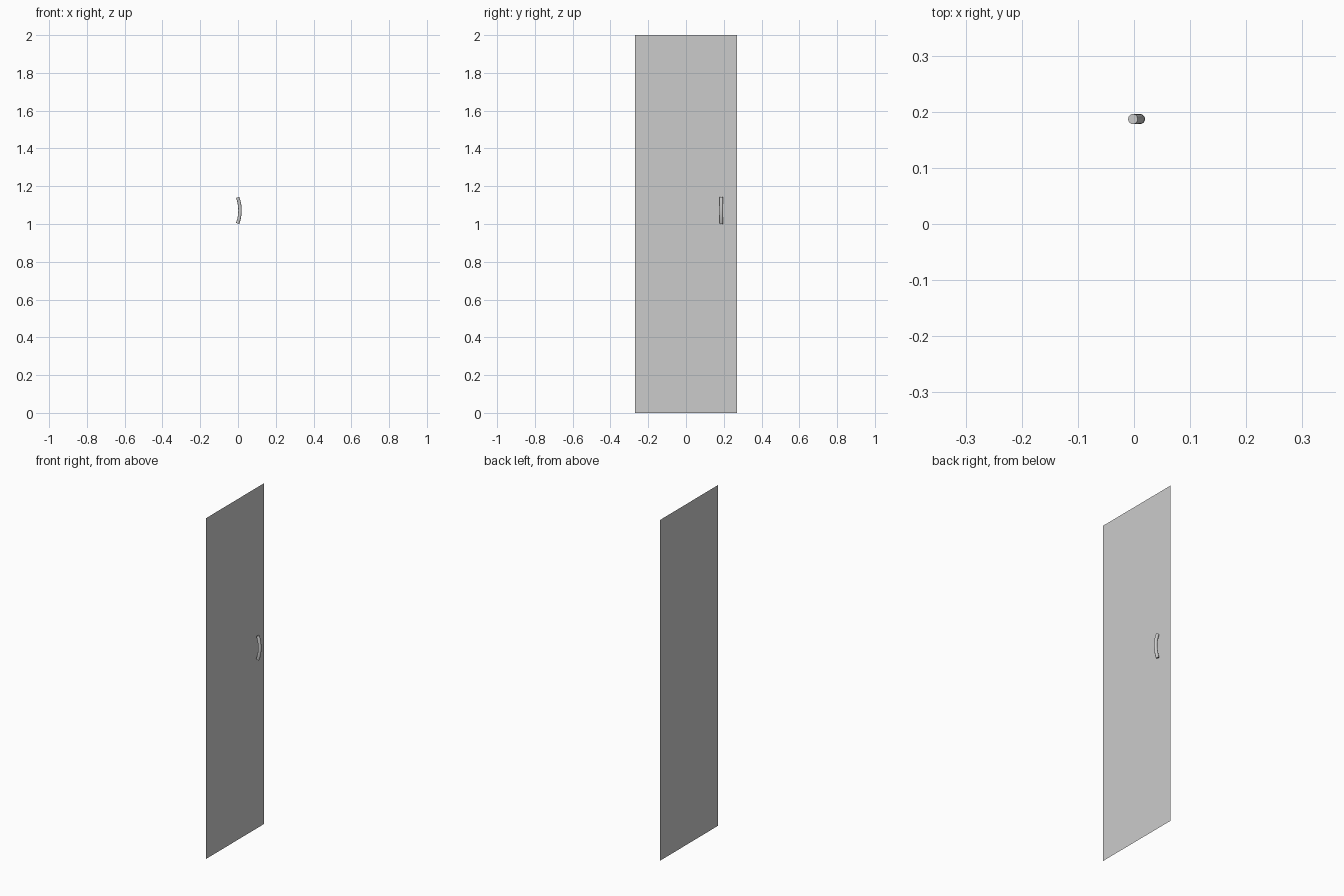
import bpy, bmesh, math

if "Cube" in bpy.data.objects:
    bpy.data.objects.remove(bpy.data.objects["Cube"])

# Door panel: one flat sheet facing +x
bm = bmesh.new()
w, x = 0.271, -0.0195
bm.faces.new([bm.verts.new(p) for p in ((x, -w, 0), (x, w, 0), (x, w, 2), (x, -w, 2))])
me = bpy.data.meshes.new("door_panel")
bm.to_mesh(me)
bm.free()
bpy.context.collection.objects.link(bpy.data.objects.new("door_panel", me))

# Handle: round bar swept along a shallow arc bowing away from the panel
R, HALF, MID_X, MID_Z, Y = 0.009, 0.069, 0.0105, 1.072, 0.187
SAG = 0.0125
arc_r = (HALF ** 2 + SAG ** 2) / (2 * SAG)
span = math.asin(HALF / arc_r)
N, SIDES = 12, 24

bm = bmesh.new()
rings = []
for i in range(N + 1):
    a = span * (2 * i / N - 1)
    ring = []
    for j in range(SIDES):
        t = 2 * math.pi * j / SIDES
        r = arc_r + R * math.cos(t)
        ring.append(bm.verts.new((MID_X - arc_r + r * math.cos(a),
                                  Y + R * math.sin(t),
                                  MID_Z + r * math.sin(a))))
    rings.append(ring)
for a, b in zip(rings, rings[1:]):
    for j in range(SIDES):
        k = (j + 1) % SIDES
        bm.faces.new((a[j], a[k], b[k], b[j]))
bm.faces.new(rings[0])
bm.faces.new(rings[-1])
bmesh.ops.recalc_face_normals(bm, faces=bm.faces)
me = bpy.data.meshes.new("handle")
bm.to_mesh(me)
bm.free()
handle = bpy.data.objects.new("handle", me)
bpy.context.collection.objects.link(handle)
bpy.context.view_layer.objects.active = handle
handle.select_set(True)
bpy.ops.object.shade_smooth_by_angle(angle=math.radians(35))
